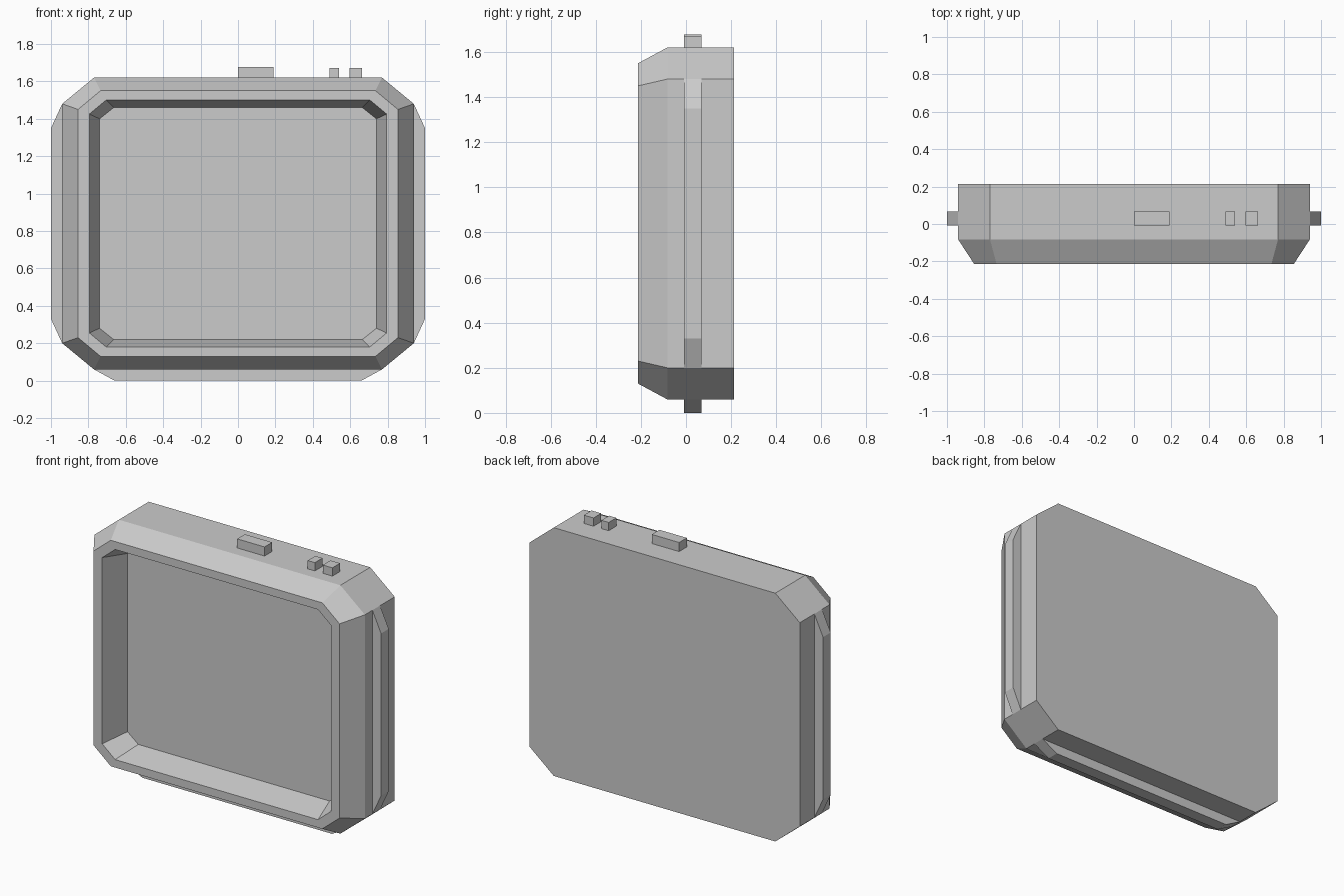
import bpy, bmesh

cube = bpy.data.objects.get("Cube")
if cube:
    bpy.data.objects.remove(cube)

grey = bpy.data.materials.new("light_grey")
grey.use_nodes = True
grey.diffuse_color = (0.6, 0.6, 0.6, 1)
grey.node_tree.nodes["Principled BSDF"].inputs["Base Color"].default_value = (0.6, 0.6, 0.6, 1)

MID = 0.84  # height of the body centre


def octagon(y, half_w, half_h, flat_w, flat_h):
    """Rectangle with cut corners in the plane y."""
    quarter = [(half_w, flat_h), (flat_w, half_h)]
    right = [(x, -z) for x, z in reversed(quarter)] + quarter
    pts = right + [(-x, -z) for x, z in right]
    return [(x, y, MID + z) for x, z in pts]


def loft(name, rings):
    """Skin matching rings and cap both ends."""
    bm = bmesh.new()
    loops = [[bm.verts.new(p) for p in ring] for ring in rings]
    for a, b in zip(loops, loops[1:]):
        for i in range(len(a)):
            j = (i + 1) % len(a)
            bm.faces.new((a[i], a[j], b[j], b[i]))
    bm.faces.new(loops[0])
    bm.faces.new(loops[-1])
    bmesh.ops.recalc_face_normals(bm, faces=bm.faces)
    mesh = bpy.data.meshes.new(name)
    bm.to_mesh(mesh)
    bm.free()
    mesh.materials.append(grey)
    obj = bpy.data.objects.new(name, mesh)
    bpy.context.collection.objects.link(obj)
    return obj


def prism(name, profile, y0=-0.008, y1=0.068):
    """Extrude an x-z profile along y."""
    return loft(name, [[(x, y, z) for x, z in profile] for y in (y0, y1)])


# Body: back plate, straight sides, front chamfer, rim and recessed screen
loft("body", [
    octagon(0.213, 0.94, 0.78, 0.77, 0.64),
    octagon(-0.083, 0.94, 0.78, 0.77, 0.64),
    octagon(-0.213, 0.855, 0.71, 0.735, 0.61),
    octagon(-0.213, 0.795, 0.66, 0.705, 0.585),
    octagon(-0.04, 0.74, 0.62, 0.665, 0.56),
])

# Side rails with tapered ends
for side, name in ((1, "left_rail"), (-1, "right_rail")):
    prism(name, [(side * x, z) for x, z in
                 ((0.94, 0.2), (1, 0.33), (1, 1.35), (0.94, 1.48))])

# Bottom rail
prism("bottom_rail", [(-0.77, 0.06), (-0.66, 0), (0.66, 0), (0.77, 0.06)])

# Top buttons
for name, x0, x1, top in (("wide_button", 0, 0.19, 1.677),
                          ("small_button_inner", 0.49, 0.54, 1.672),
                          ("small_button_outer", 0.595, 0.662, 1.672)):
    prism(name, [(x0, 1.62), (x1, 1.62), (x1, top), (x0, top)])
